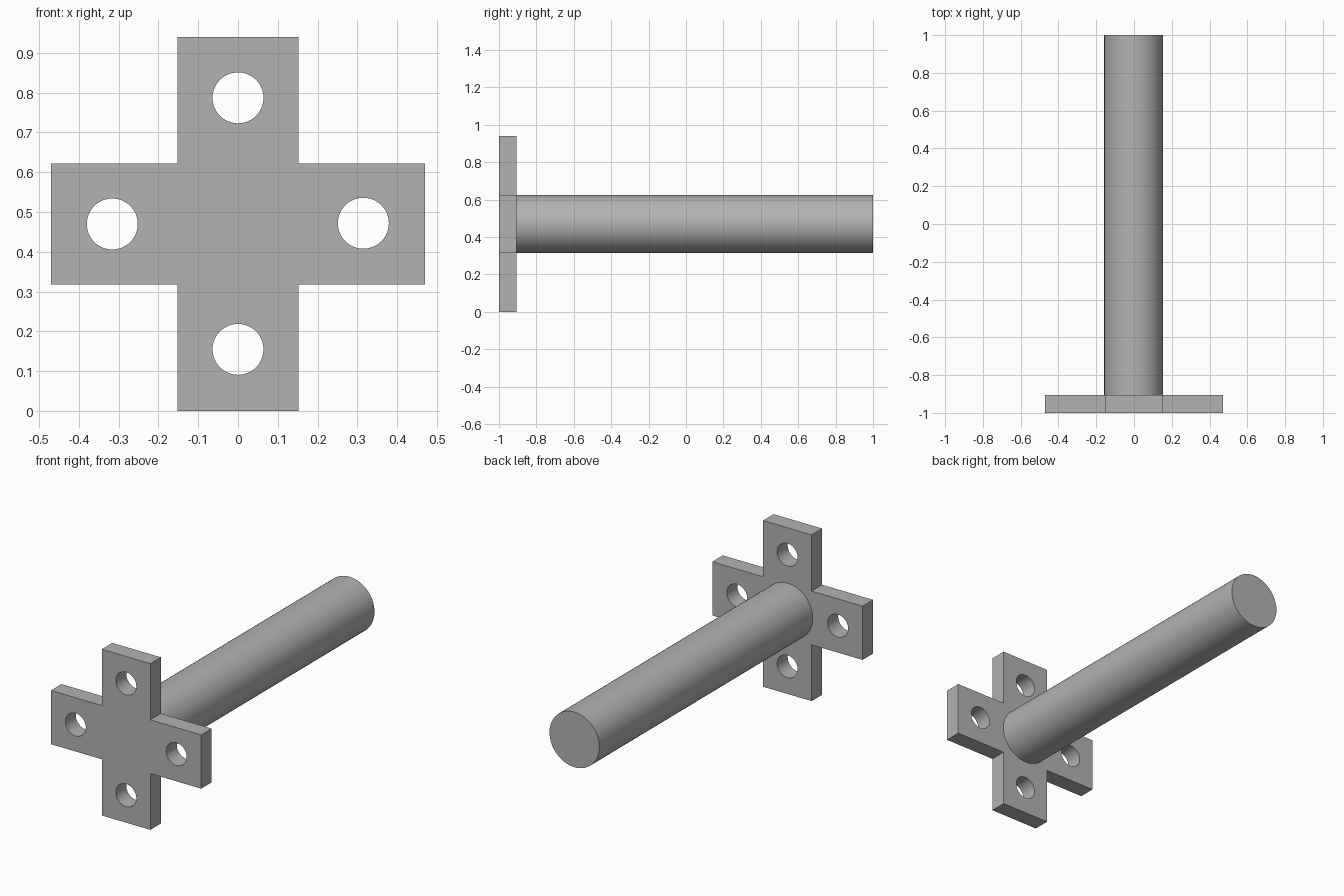
import bpy, math
from mathutils import Vector

cube = bpy.data.objects.get("Cube")
if cube:
    bpy.data.objects.remove(cube, do_unlink=True)

MID_Z = 0.47      # height of the rod axis
HALF = 0.47       # reach of each plate arm
ARM = 0.152       # half width of each arm
FRONT, BACK = -1.0, -0.906

steel = bpy.data.materials.new("plain_grey")
steel.use_nodes = True
grey = (0.45, 0.45, 0.45, 1)
steel.diffuse_color = grey
steel.node_tree.nodes["Principled BSDF"].inputs["Base Color"].default_value = grey


def cylinder(name, x, z, radius, y0, y1, sides):
    """Cylinder lying along y."""
    bpy.ops.mesh.primitive_cylinder_add(
        vertices=sides, radius=radius, depth=y1 - y0,
        location=(x, (y0 + y1) / 2, z), rotation=(math.pi / 2, 0, 0))
    obj = bpy.context.object
    obj.name = name
    obj.data.materials.append(steel)
    return obj


# Cross-shaped plate: one corner outline turned through four quarters
corner = [(ARM, HALF), (ARM, ARM), (HALF, ARM)]
outline = []
for sx, sz in ((1, 1), (1, -1), (-1, -1), (-1, 1)):
    points = [(x * sx, z * sz) for x, z in corner]
    outline += points if sx * sz > 0 else points[::-1]
n = len(outline)
verts = [Vector((x, y, z + MID_Z)) for y in (FRONT, BACK) for x, z in outline]
faces = [list(range(n))[::-1], list(range(n, 2 * n))]
faces += [[i, (i + 1) % n, n + (i + 1) % n, n + i] for i in range(n)]
mesh = bpy.data.meshes.new("mounting_plate")
mesh.from_pydata(verts, [], faces)
plate = bpy.data.objects.new("mounting_plate", mesh)
bpy.context.collection.objects.link(plate)
mesh.materials.append(steel)
bpy.context.view_layer.objects.active = plate
bpy.ops.object.select_all(action='DESELECT')
plate.select_set(True)
bpy.ops.object.mode_set(mode='EDIT')
bpy.ops.mesh.select_all(action='SELECT')
bpy.ops.mesh.normals_make_consistent(inside=False)
bpy.ops.object.mode_set(mode='OBJECT')

# Bolt hole near the end of each arm
for x, z in ((0, 0.317), (0.315, 0.002), (0, -0.315), (-0.316, 0)):
    cutter = cylinder("hole_cutter", x, MID_Z + z, 0.064, FRONT - 0.1, BACK + 0.1, 48)
    cut = plate.modifiers.new("bolt_hole", 'BOOLEAN')
    cut.operation = 'DIFFERENCE'
    cut.solver = 'EXACT'
    cut.object = cutter
    bpy.ops.object.select_all(action='DESELECT')
    plate.select_set(True)
    bpy.context.view_layer.objects.active = plate
    bpy.ops.object.modifier_apply(modifier=cut.name)
    bpy.data.objects.remove(cutter, do_unlink=True)

# Long round rod behind the plate
rod = cylinder("rod", -0.002, MID_Z, 0.156, BACK, 1.0, 64)

# Smooth round walls, sharp rims
for obj in (plate, rod):
    bpy.ops.object.select_all(action='DESELECT')
    obj.select_set(True)
    bpy.context.view_layer.objects.active = obj
    bpy.ops.object.shade_smooth_by_angle(angle=math.radians(30))
